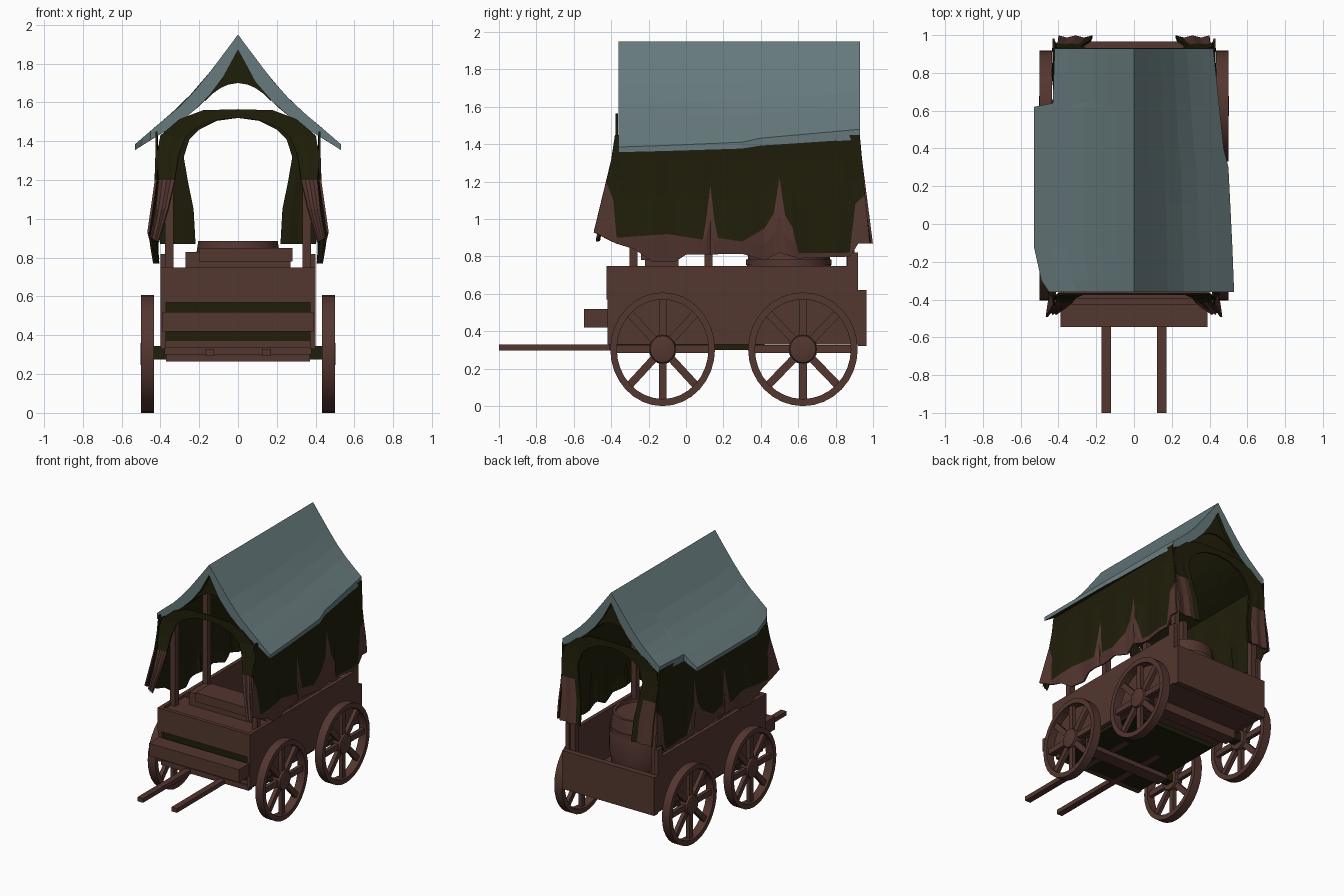
import bpy, bmesh, math
from mathutils import Vector, Matrix

if "Cube" in bpy.data.objects:
    bpy.data.objects.remove(bpy.data.objects["Cube"])


def material(name, col):
    m = bpy.data.materials.new(name)
    m.diffuse_color = (*col, 1)
    m.use_nodes = True
    m.node_tree.nodes["Principled BSDF"].inputs["Base Color"].default_value = m.diffuse_color
    return m


SLATE = material("slate_roof", (0.135, 0.195, 0.205))
BROWN = material("brown_wood", (0.088, 0.037, 0.029))
OLIVE = material("dark_olive_cloth", (0.014, 0.013, 0.003))


def lerp(pts, t):
    """Piecewise linear lookup."""
    if t <= pts[0][0]:
        return pts[0][1]
    for (a, u), (b, v) in zip(pts, pts[1:]):
        if t <= b:
            return u + (v - u) * (t - a) / (b - a)
    return pts[-1][1]


def finish(name, bm, mats, smooth=False, recalc=True):
    if recalc:
        bmesh.ops.recalc_face_normals(bm, faces=bm.faces[:])
    me = bpy.data.meshes.new(name)
    bm.to_mesh(me)
    bm.free()
    for m in mats:
        me.materials.append(m)
    ob = bpy.data.objects.new(name, me)
    bpy.context.collection.objects.link(ob)
    if smooth:
        bpy.context.view_layer.objects.active = ob
        ob.select_set(True)
        bpy.ops.object.shade_smooth_by_angle(angle=math.radians(35))
        ob.select_set(False)
    return ob


def box(name, x, y, z, mat=BROWN):
    bm = bmesh.new()
    size = Vector((x[1] - x[0], y[1] - y[0], z[1] - z[0]))
    mid = Vector((sum(x) / 2, sum(y) / 2, sum(z) / 2))
    bmesh.ops.create_cube(bm, size=1, matrix=Matrix.Translation(mid) @ Matrix.Diagonal((*size, 1)))
    return finish(name, bm, [mat])


def sheet(name, rows, outward, rule):
    """Cloth sheet from rows of points; rule gives the outer colour, the lining is olive."""
    bm = bmesh.new()
    vs = [[bm.verts.new(p) for p in r] for r in rows]
    for r0, r1 in zip(vs, vs[1:]):
        for j in range(len(r0) - 1):
            f = bm.faces.new((r0[j], r1[j], r1[j + 1], r0[j + 1]))
            f.material_index = rule(j, f.calc_center_median())
    bm.normal_update()
    if sum(f.normal.dot(Vector(outward)) for f in bm.faces) < 0:
        bmesh.ops.reverse_faces(bm, faces=bm.faces[:])
    ob = finish(name, bm, [OLIVE, BROWN, OLIVE, OLIVE], recalc=False)
    mod = ob.modifiers.new("thickness", "SOLIDIFY")
    mod.thickness = 0.012
    mod.offset = 0
    mod.material_offset = 2


def lathe(bm, profile, n, closed=False):
    """Revolve (radius, height) points around z."""
    rings = [[bm.verts.new((r * math.cos(2 * math.pi * i / n), r * math.sin(2 * math.pi * i / n), h))
              for i in range(n)] for r, h in profile]
    pairs = list(zip(rings, rings[1:])) + ([(rings[-1], rings[0])] if closed else [])
    for a, b in pairs:
        for i in range(n):
            bm.faces.new((a[i], a[(i + 1) % n], b[(i + 1) % n], b[i]))
    if not closed:
        bm.faces.new(rings[0])
        bm.faces.new(rings[-1])


# Roof: concave gable shell with uneven eaves
top = [(0, 1.95), (.1, 1.815), (.2, 1.685), (.3, 1.58), (.42, 1.48), (.53, 1.385)]
deep = [(0, .08), (.1, .13), (.2, .105), (.53, .03)]
eave_r = [(-.36, .53), (-.1, .52), (.3, .5), (.4, .475), (.93, .42)]
eave_l = [(-.36, .45), (-.3, .49), (-.12, .53), (.62, .53), (.64, .43), (.93, .42)]
bm = bmesh.new()
rings, N = [], 6
for y in (-.36, -.3, -.12, .1, .3, .4, .62, .64, .8, .93):
    xs = [-lerp(eave_l, y) * i / N for i in range(N, 0, -1)] + [lerp(eave_r, y) * i / N for i in range(N + 1)]
    outer = [(x, y, lerp(top, abs(x))) for x in xs]
    inner = [(x, y, lerp(top, abs(x)) - lerp(deep, abs(x))) for x in reversed(xs)]
    rings.append([bm.verts.new(p) for p in outer + inner])
K = len(rings[0])
for a, b in zip(rings, rings[1:]):
    for i in range(K):
        f = bm.faces.new((a[i], a[(i + 1) % K], b[(i + 1) % K], b[i]))
        f.material_index = 1 if K // 2 <= i < K - 1 else 0
for r in (rings[0], rings[-1]):
    for i in range(K // 2 - 1):
        bm.faces.new((r[i], r[i + 1], r[K - 2 - i], r[K - 1 - i]))
finish("roof", bm, [SLATE, OLIVE])

# Gable cloths under the ridge
for name, y, d in (("front_gable", -.31, -1), ("rear_gable", .9, 1)):
    rows = [[(x, y, lerp(top, abs(x)) - lerp(deep, abs(x)) + .02), (x, y, 1.70 - 3.2 * x * x)]
            for x in (-.17, -.13, -.09, -.05, 0, .05, .09, .13, .17)]
    sheet(name, rows, (0, d, 0), lambda j, c: 0)

# Side curtains: olive above a ragged line, brown hem below
stain = [(-.38, 1.2), (-.33, 1.1), (-.29, .9), (-.1, .92), (.09, .89), (.11, 1.02), (.13, 1.18), (.15, 1.0),
         (.17, .9), (.3, .88), (.42, .95), (.47, 1.03), (.5, 1.22), (.53, 1.02), (.57, .95), (.6, .82),
         (.84, .82), (.88, 1.08), (.93, 1.13)]
hem = [(-.38, .93), (-.29, .87), (-.22, .84), (-.15, .77), (-.06, .77), (0, .81), (.3, .815), (.42, .78),
       (.5, .82), (.6, .79), (.84, .80), (.88, .87), (.93, .87)]
hang = [(.8, .42), (.9, .438), (1.2, .412), (1.45, .42)]


def drape(s, y, z):
    t = max(0, (1.4 - z) / .5)
    front, rear = max(0, (-.1 - y) / .28), max(0, (y - .7) / .23)
    x = lerp(hang, z) + .025 * t * front + .007 * t * math.sin(26 * y)
    return (s * x, y - .12 * t * front + .05 * t * rear, z)


ys = sorted({p[0] for p in stain} | {-.22, -.15, -.06, 0, .05, .23, .36, .66, .72, .78})
for side, s in (("left", -1), ("right", 1)):
    rows = []
    for y in ys:
        d, b = lerp(stain, y), lerp(hem, y)
        rows.append([drape(s, y, z) for z in (1.45, 1.32, (1.32 + d) / 2, d, (d + b) / 2, b)])
    sheet(side + "_curtain", rows, (s, 0, 0), lambda j, c: int(j >= 3))

# End curtains tied back around an arched opening
out = [(.45, .9), (.425, 1.05), (.41, 1.2), (.42, 1.32), (.4, 1.43), (.3, 1.515), (.18, 1.56), (0, 1.565)]
rear_out = [(.4, .87), (.4, 1.05)] + out[2:]
front_in = [(.41, .88), (.36, 1.05), (.325, 1.2), (.305, 1.33), (.27, 1.42), (.21, 1.47), (.11, 1.51), (0, 1.52)]
rear_in = [(.22, .87), (.23, 1.05), (.26, 1.2), (.28, 1.32), (.25, 1.41), (.2, 1.46), (.11, 1.505), (0, 1.52)]


def end_curtain(name, out, inner, y0, flare, rule):
    rows = []
    pairs = [(-1, o, i) for o, i in zip(out, inner)] + [(1, o, i) for o, i in list(zip(out, inner))[-2::-1]]
    for s, o, i in pairs:
        row = []
        for k in range(5):
            x, z = o[0] + (i[0] - o[0]) * k / 4, o[1] + (i[1] - o[1]) * k / 4
            t = max(0, (1.4 - z) / .53)
            row.append((s * x, y0 + flare * t + .012 * t * (k % 2) * (-1 if flare > 0 else 1), z))
        rows.append(row)
    sheet(name, rows, (0, flare, 0), rule)


end_curtain("front_curtain", out, front_in, -.37, -.11, lambda j, c: int(c.z < 1.2))
end_curtain("rear_curtain", rear_out, rear_in, .925, .068, lambda j, c: int(c.z < 1.13 and abs(c.x) > .27))

# Posts
for side, s in (("left", -1), ("right", 1)):
    for tag, y in (("front", -.28), ("middle", .12), ("rear", .88)):
        box(f"{side}_{tag}_post", (s * .355 - .022, s * .355 + .022), (y - .022, y + .022), (.4, 1.46))

# Wagon body with a low tailgate
for side, s in (("left", -1), ("right", 1)):
    box(side + "_wall", (s * .385 - .015, s * .385 + .015), (-.42, .92), (.33, .75))
    box(side + "_rear_corner", (s * .385 - .015, s * .385 + .015), (.86, .92), (.74, .82))
box("floor", (-.385, .385), (-.40, .94), (.335, .37))
box("tailgate", (-.4, .4), (.92, .965), (.32, .62))
box("front_panel", (-.4, .4), (-.425, -.395), (.57, .75))
box("front_recess", (-.38, .38), (-.395, -.375), (.34, .58), OLIVE)
box("footboard", (-.39, .39), (-.545, -.42), (.42, .52))
box("driver_seat", (-.37, .37), (-.40, -.13), (.69, .73))
box("under_plate", (-.37, .37), (-.38, .42), (.30, .337), OLIVE)
box("front_sill", (-.38, .38), (-.41, -.37), (.30, .34))

# Cargo: trunk and barrel
box("trunk", (-.27, .27), (-.22, -.04), (.37, .83))
box("trunk_lid", (-.2, .28), (-.24, -.05), (.78, .85))
bm = bmesh.new()
lathe(bm, [(.17, .37), (.21, .47), (.232, .6), (.23, .72), (.205, .885), (.185, .885), (.183, .865)], 24)
for v in bm.verts:
    v.co.y += .55
finish("barrel", bm, [BROWN], True)
for i, (r, z) in enumerate(((.212, .48), (.222, .77))):
    bm = bmesh.new()
    lathe(bm, [(r, z - .015), (r + .007, z - .015), (r + .007, z + .015), (r, z + .015)], 24, True)
    for v in bm.verts:
        v.co.y += .55
    finish(f"barrel_hoop_{i + 1}", bm, [BROWN], True)

# Shafts, axles and wheels
for side, s in (("left", -1), ("right", 1)):
    box(side + "_shaft", (s * .147 - .024, s * .147 + .024), (-1, .1), (.297, .33))
for tag, yc, rx in (("front", -.125, .28), ("rear", .625, .293)):
    box(tag + "_axle", (-.44, .44), (yc - .035, yc + .035), (.275, .345), OLIVE)
    box(tag + "_axle_beam", (-.37, .37), (yc - .05, yc + .05), (.265, .34))
    for side, s in (("left", -1), ("right", 1)):
        bm = bmesh.new()
        R = .304
        lathe(bm, [(R, -.033), (R, .033), (R - .038, .033), (R - .038, -.033)], 32, True)
        lathe(bm, [(.075, -.033), (.08, 0), (.072, .03), (.05, .036)], 16)
        for i in range(8):
            m = (Matrix.Rotation(math.pi * i / 4, 4, 'Z') @ Matrix.Translation((.17, 0, 0))
                 @ Matrix.Diagonal((.22, .043, .03, 1)))
            bmesh.ops.create_cube(bm, size=1, matrix=m)
        bm.transform(Matrix.Translation((s * .467, yc, R)) @ Matrix.Diagonal((1, rx / R, 1, 1))
                     @ Matrix.Rotation(s * math.pi / 2, 4, 'Y'))
        finish(f"{side}_{tag}_wheel", bm, [BROWN], True)
